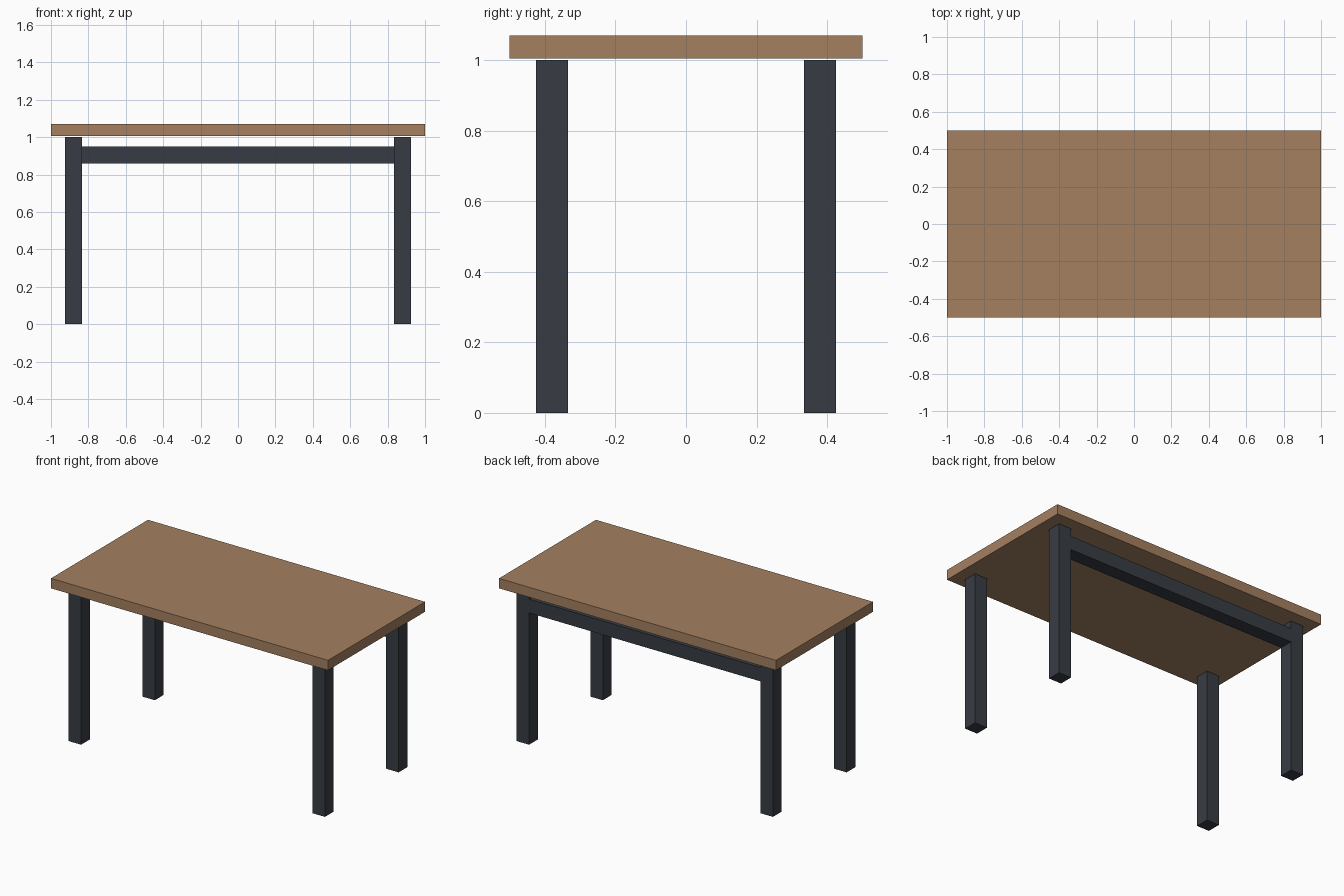
import bpy

cube = bpy.data.objects.get("Cube")
if cube:
    bpy.data.objects.remove(cube, do_unlink=True)


def make_material(name, rgb):
    mat = bpy.data.materials.new(name)
    mat.use_nodes = True
    mat.diffuse_color = (*rgb, 1)
    mat.node_tree.nodes["Principled BSDF"].inputs["Base Color"].default_value = (*rgb, 1)
    return mat


def box(name, size, centre, mat):
    bpy.ops.mesh.primitive_cube_add(size=1, location=centre)
    obj = bpy.context.object
    obj.name = name
    obj.scale = size
    bpy.ops.object.transform_apply(location=False, rotation=False, scale=True)
    obj.data.materials.append(mat)
    return obj


wood = make_material("brown wood", (0.37, 0.215, 0.118))
metal = make_material("dark grey metal", (0.039, 0.045, 0.056))

LEG = 0.09                   # square section of legs and rail
LEG_X, LEG_Y = 0.88, 0.38    # leg centres

# Tabletop, floating just above the legs
box("tabletop", (2, 1, 0.065), (0, 0, 1.0375), wood)

# Four legs
for side, sx in (("left", 1), ("right", -1)):
    for end, sy in (("front", -1), ("back", 1)):
        box(f"{end}_{side}_leg", (LEG, LEG, 1), (sx * LEG_X, sy * LEG_Y, 0.5), metal)

# Rail between the back legs
box("back_rail", (2 * LEG_X - LEG, LEG, LEG), (0, LEG_Y, 0.905), metal)
